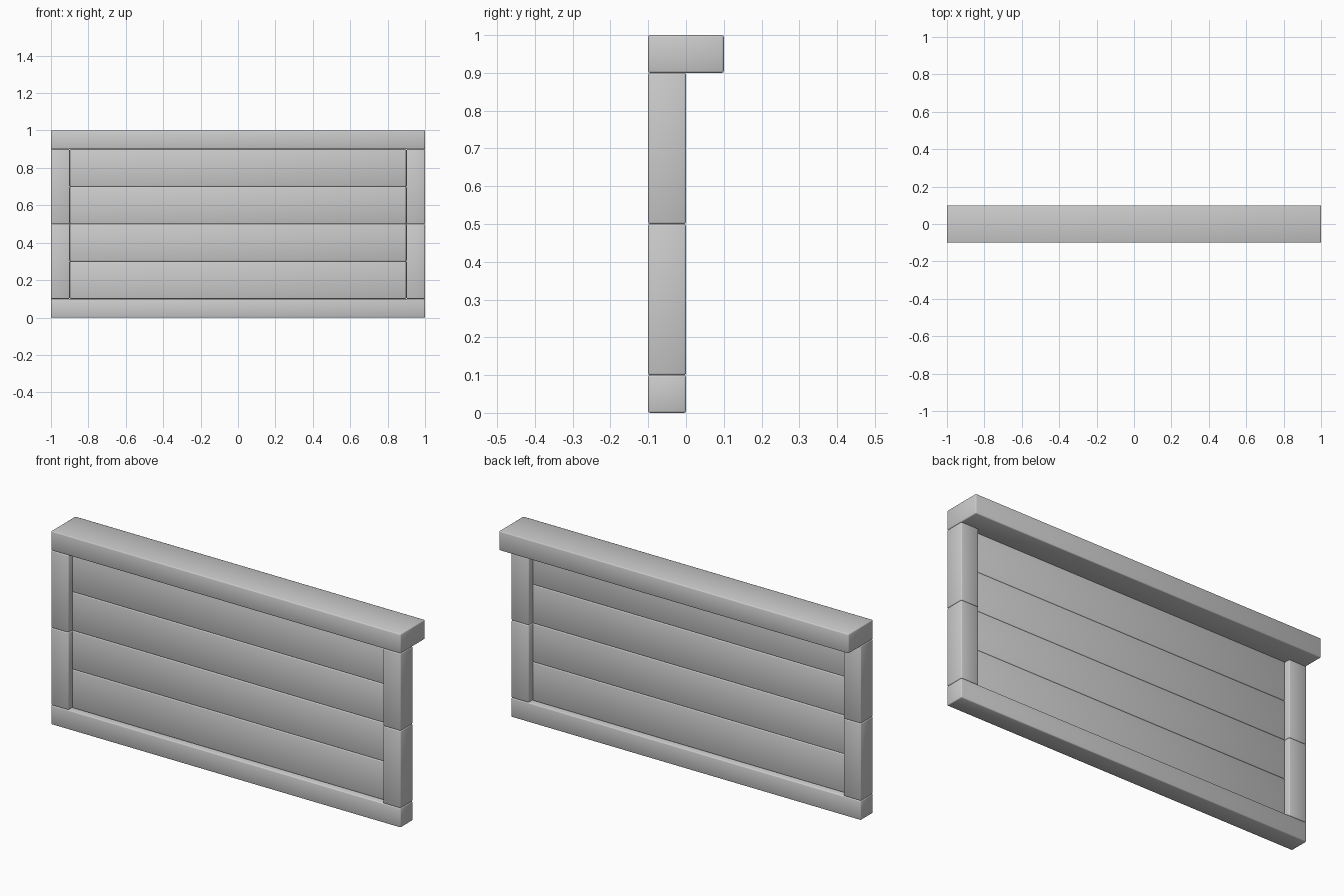
import bpy

if "Cube" in bpy.data.objects:
    bpy.data.objects.remove(bpy.data.objects["Cube"])


def board(name, x, y, z, bevel=0.005):
    """Softly bevelled box spanning the given (min, max) ranges."""
    ranges = (x, y, z)
    bpy.ops.mesh.primitive_cube_add(size=1, location=[(a + b) / 2 for a, b in ranges])
    ob = bpy.context.object
    ob.name = name
    ob.scale = [b - a for a, b in ranges]
    bpy.ops.object.transform_apply(location=False, rotation=False, scale=True)
    mod = ob.modifiers.new("Soft edges", 'BEVEL')
    mod.width = bevel
    mod.segments = 2
    bpy.ops.object.shade_smooth()
    return ob


# Wide top rail overhanging the back, and narrow bottom rail
board("top_rail", (-1, 1), (-0.1, 0.1), (0.9, 1.0))
board("bottom_rail", (-1, 1), (-0.1, 0), (0, 0.1))

# Side posts, two stacked blocks on each side
for side, x in (("left", (-1, -0.9)), ("right", (0.9, 1))):
    board(f"{side}_post_lower", x, (-0.1, 0), (0.1, 0.5))
    board(f"{side}_post_upper", x, (-0.1, 0), (0.5, 0.9))

# Thin horizontal planks recessed within the frame
for i in range(4):
    z = 0.1 + 0.2 * i
    board(f"plank_{i + 1}", (-0.9, 0.9), (-0.07, -0.03), (z, z + 0.2))
